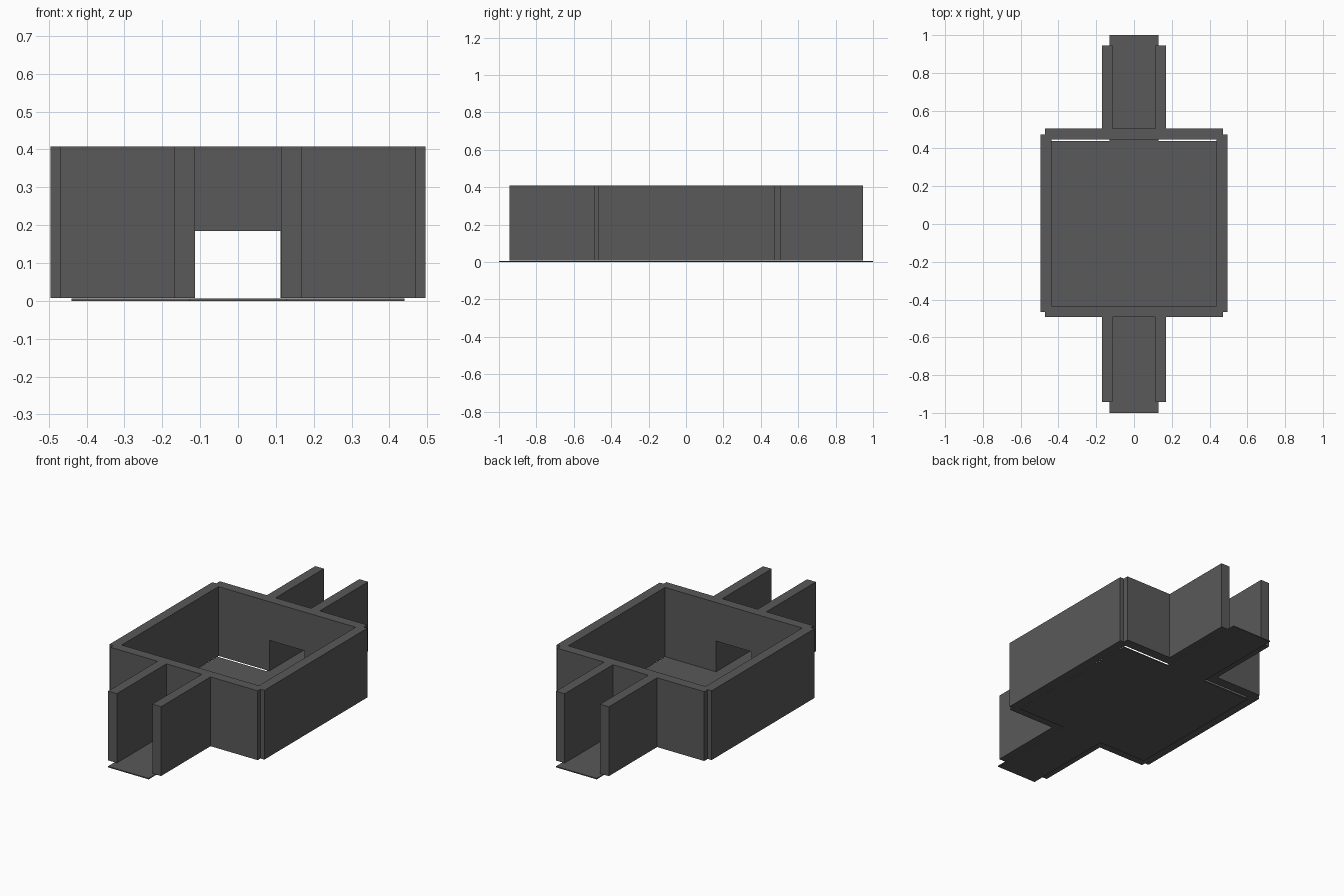
import bpy, bmesh

if "Cube" in bpy.data.objects:
    bpy.data.objects.remove(bpy.data.objects["Cube"])

mat = bpy.data.materials.new("dark grey")
mat.diffuse_color = (0.1, 0.1, 0.1, 1)
mat.use_nodes = True
mat.node_tree.nodes["Principled BSDF"].inputs["Base Color"].default_value = mat.diffuse_color


def prism(name, outline, axis, lo, hi):
    """Extrude a 2D outline: axis 'z' takes (x, y) points, axis 'y' takes (x, z)."""
    bm = bmesh.new()
    put = (lambda a, b, t: (a, b, t)) if axis == 'z' else (lambda a, b, t: (a, t, b))
    face = bm.faces.new([bm.verts.new(put(a, b, lo)) for a, b in outline])
    ext = bmesh.ops.extrude_face_region(bm, geom=[face])
    moved = [v for v in ext['geom'] if isinstance(v, bmesh.types.BMVert)]
    offset = (0, 0, hi - lo) if axis == 'z' else (0, hi - lo, 0)
    bmesh.ops.translate(bm, verts=moved, vec=offset)
    bmesh.ops.recalc_face_normals(bm, faces=bm.faces[:])
    me = bpy.data.meshes.new(name)
    bm.to_mesh(me)
    bm.free()
    me.materials.append(mat)
    ob = bpy.data.objects.new(name, me)
    bpy.context.collection.objects.link(ob)
    return ob


def rect(x0, x1, y0, y1):
    return [(x0, y0), (x1, y0), (x1, y1), (x0, y1)]


BASE, TOP, DOOR = 0.008, 0.408, 0.185

# Cross-shaped floor: square room plus walkway reaching both ends
quarter = [(0.13, 1.0), (0.13, 0.44), (0.44, 0.44)]
right = quarter + [(x, -y) for x, y in reversed(quarter)]
prism("floor", right + [(-x, y) for x, y in reversed(right)], 'z', 0, 0.006)

# Room walls with a doorway cut in the front and back
door_wall = [(-0.47, BASE), (-0.113, BASE), (-0.113, DOOR), (0.112, DOOR),
             (0.112, BASE), (0.47, BASE), (0.47, TOP), (-0.47, TOP)]
prism("front_wall", door_wall, 'y', -0.492, -0.435)
prism("back_wall", door_wall, 'y', 0.447, 0.505)
for side, s in (("left", -1), ("right", 1)):
    prism(side + "_wall", rect(*sorted((s * 0.438, s * 0.495)), -0.467, 0.473), 'z', BASE, TOP)
    # Corridor walls outside each doorway
    xs = sorted((s * 0.113, s * 0.169))
    prism(side + "_front_corridor_wall", rect(*xs, -0.943, -0.49), 'z', BASE, TOP)
    prism(side + "_back_corridor_wall", rect(*xs, 0.503, 0.945), 'z', BASE, TOP)
